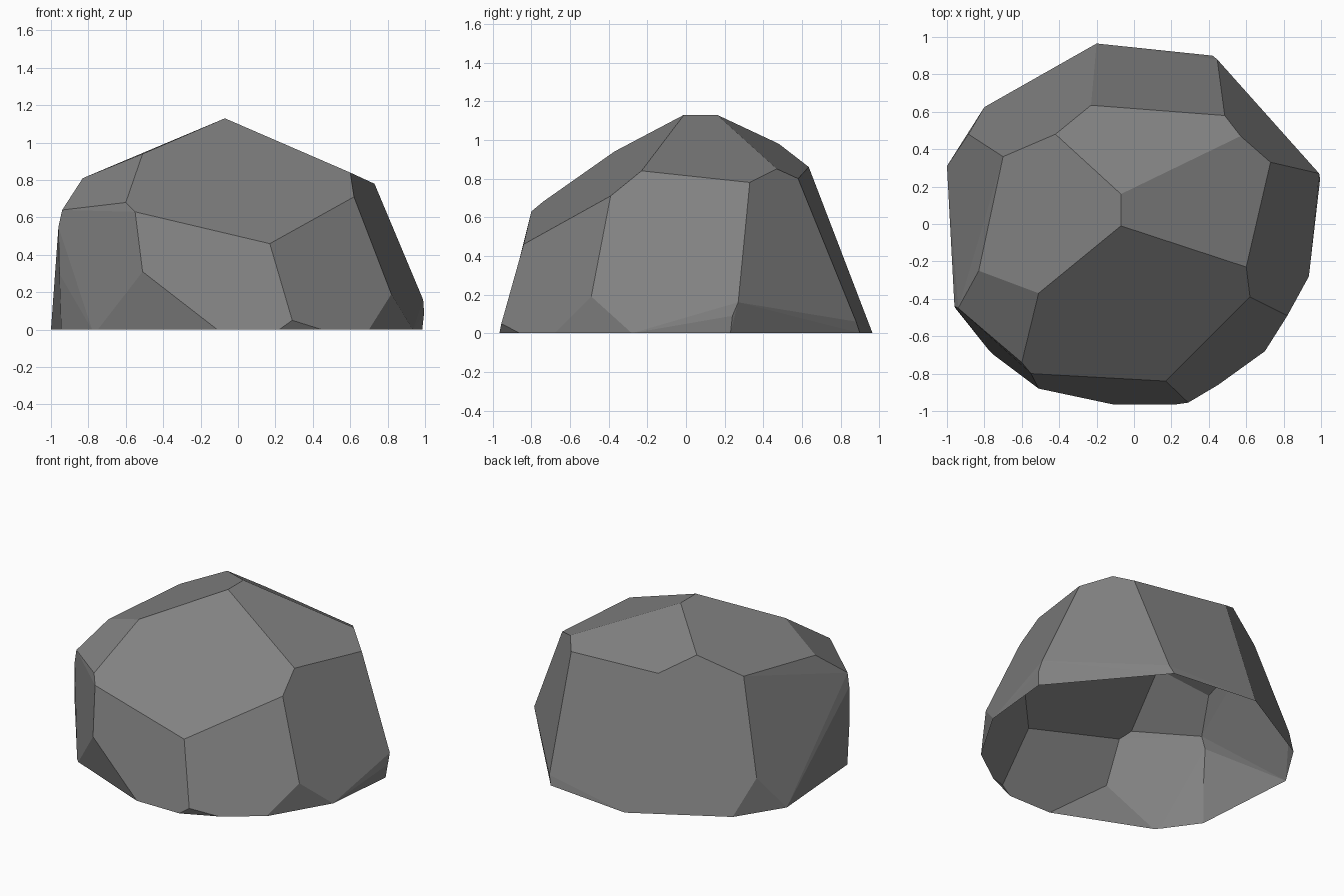
import bpy, bmesh
from mathutils import Vector

if "Cube" in bpy.data.objects:
    bpy.data.objects.remove(bpy.data.objects["Cube"])

# Corners where the chiselled planes of the boulder meet
summit = [(-.07, .16, 1.13), (-.07, -.01, 1.13)]
shoulder = [(-.51, -.37, .94), (.60, -.23, .84), (.62, -.39, .71), (.17, -.84, .46),
            (-.55, -.80, .63), (-.60, -.74, .68), (-.83, -.25, .81), (-.70, .36, .86),
            (-.42, .48, .98), (-.23, .635, .86), (.485, .58, .80), (.57, .47, .85),
            (.73, .33, .78)]
flank = [(.82, -.49, .19), (.29, -.955, .05), (-.51, -.88, .31), (-.94, -.45, .64),
         (-.96, -.44, .55), (-.955, -.45, .30), (-.885, .48, .24), (.445, .88, .06),
         (.99, .27, .16), (.995, .24, .09)]
# Ground outline (x, y)
rim = [(-1, .31), (-.8, .625), (-.2, .965), (.42, .90), (.985, .23), (.935, -.28),
       (.70, -.68), (.45, -.86), (.22, -.965), (-.11, -.965), (-.75, -.70),
       (-.78, -.67), (-.945, -.44)]

# Faceted convex shell
bm = bmesh.new()
for p in summit + shoulder + flank + [(x, y, 0) for x, y in rim]:
    bm.verts.new(Vector(p))
bmesh.ops.convex_hull(bm, input=bm.verts[:])
bmesh.ops.recalc_face_normals(bm, faces=bm.faces[:])

# Open underside
bottom = [f for f in bm.faces if all(v.co.z < .001 for v in f.verts)]
bmesh.ops.delete(bm, geom=bottom, context='FACES')
loose = [v for v in bm.verts if not v.link_faces]
bmesh.ops.delete(bm, geom=loose, context='VERTS')

# Merge nearly flat triangles into single facets
inner = [e for e in bm.edges if len(e.link_faces) == 2 and e.calc_face_angle() < .07]
bmesh.ops.dissolve_edges(bm, edges=inner, use_verts=False)

mesh = bpy.data.meshes.new("boulder")
bm.to_mesh(mesh)
bm.free()

# Stone colour
stone = bpy.data.materials.new("grey stone")
stone.diffuse_color = (.22, .22, .22, 1)
stone.use_nodes = True
stone.node_tree.nodes["Principled BSDF"].inputs["Base Color"].default_value = stone.diffuse_color
mesh.materials.append(stone)

bpy.context.collection.objects.link(bpy.data.objects.new("boulder", mesh))
